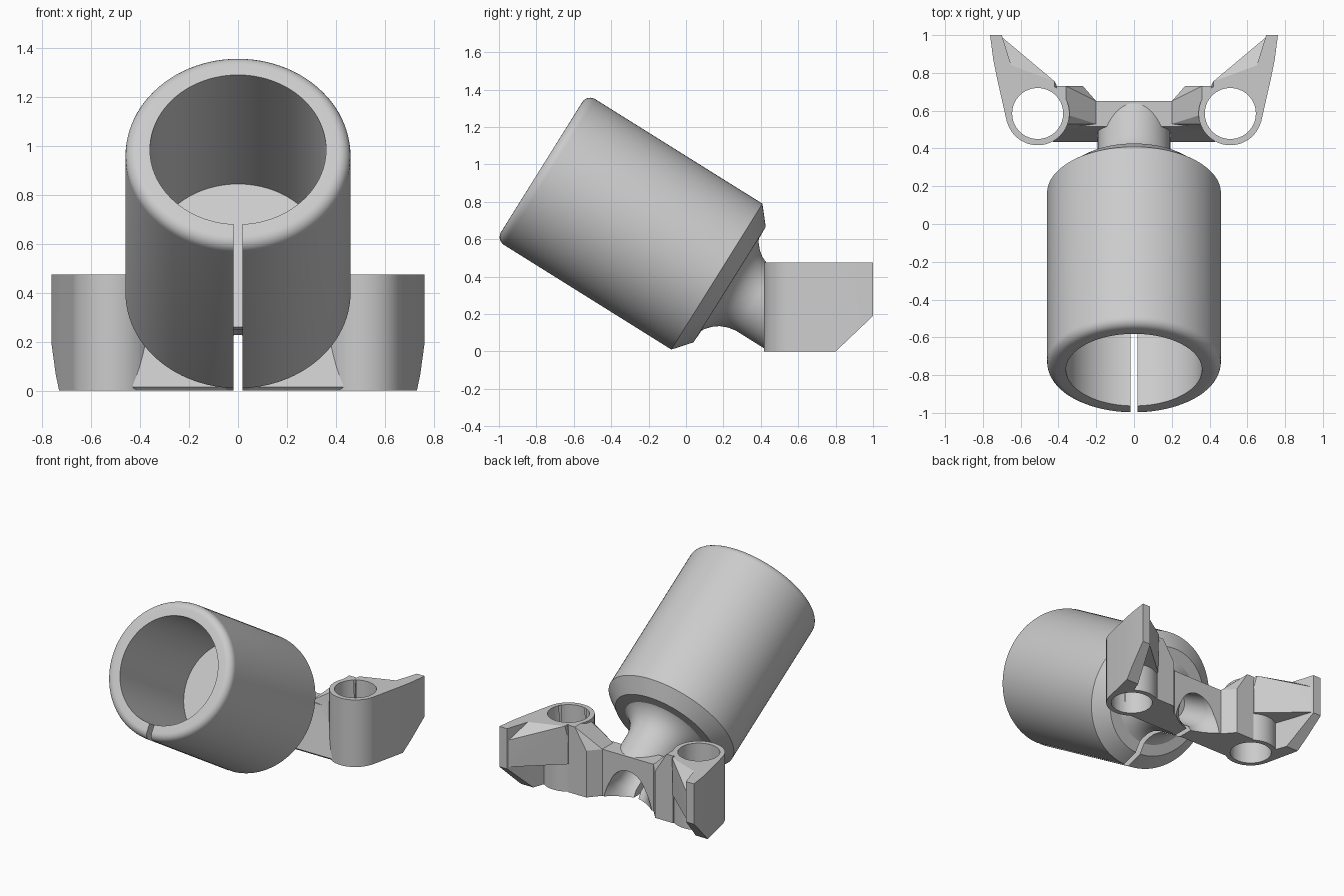
import bpy, bmesh, math
from mathutils import Matrix, Vector

old = bpy.data.objects.get("Cube")
if old:
    bpy.data.objects.remove(old, do_unlink=True)

grey = bpy.data.materials.new("plain_grey")
grey.use_nodes = True
COLOUR = (0.6, 0.6, 0.6, 1)
grey.diffuse_color = COLOUR
grey.node_tree.nodes["Principled BSDF"].inputs["Base Color"].default_value = COLOUR

# Cup axis: tilted forward, origin at the centre of the cup base
TILT = Matrix.Translation((0, 0.165, 0.40)) @ Matrix.Rotation(math.radians(58), 4, 'X')
TOP = 0.475


def finish(bm, name, matrix=None):
    if matrix:
        bm.transform(matrix)
    bmesh.ops.recalc_face_normals(bm, faces=bm.faces)
    mesh = bpy.data.meshes.new(name)
    bm.to_mesh(mesh)
    bm.free()
    mesh.materials.append(grey)
    ob = bpy.data.objects.new(name, mesh)
    bpy.context.collection.objects.link(ob)
    return ob


def lathe(name, profile, matrix, steps=96):
    bm = bmesh.new()
    verts = [bm.verts.new((r, 0, z)) for r, z in profile]
    edges = [bm.edges.new(pair) for pair in zip(verts, verts[1:])]
    bmesh.ops.spin(bm, geom=verts + edges, cent=(0, 0, 0), axis=(0, 0, 1),
                   angle=2 * math.pi, steps=steps, use_merge=True)
    bmesh.ops.remove_doubles(bm, verts=bm.verts, dist=1e-5)
    return finish(bm, name, matrix)


def hull(name, points, side=1):
    bm = bmesh.new()
    for x, y, z in points:
        bm.verts.new((side * x, y, z))
    res = bmesh.ops.convex_hull(bm, input=bm.verts)
    loose = [v for v in bm.verts if not v.link_faces]
    bmesh.ops.delete(bm, geom=loose, context='VERTS')
    bmesh.ops.dissolve_limit(bm, angle_limit=0.01, verts=bm.verts, edges=bm.edges)
    return finish(bm, name)


def prism(name, outline, side, z0, z1):
    bm = bmesh.new()
    face = bm.faces.new([bm.verts.new((side * x, y, z0)) for x, y in outline])
    ext = bmesh.ops.extrude_face_region(bm, geom=[face])
    moved = [v for v in ext["geom"] if isinstance(v, bmesh.types.BMVert)]
    bmesh.ops.translate(bm, verts=moved, vec=(0, 0, z1 - z0))
    return finish(bm, name)


def box(name, lo, hi, matrix=None):
    bm = bmesh.new()
    lo, hi = Vector(lo), Vector(hi)
    bmesh.ops.create_cube(bm, size=1, matrix=Matrix.Translation((lo + hi) / 2)
                          @ Matrix.Diagonal((*(hi - lo), 1)))
    return finish(bm, name, matrix)


def cylinder(name, x, y, r, z0, z1):
    return lathe(name, [(0, z0), (r, z0), (r, z1), (0, z1)], Matrix.Translation((x, y, 0)), 64)


def combine(target, others, operation):
    for other in others:
        mod = target.modifiers.new("combine", 'BOOLEAN')
        mod.operation, mod.solver, mod.object = operation, 'EXACT', other
        bpy.context.view_layer.update()
        graph = bpy.context.evaluated_depsgraph_get()
        mesh = bpy.data.meshes.new_from_object(target.evaluated_get(graph))
        target.modifiers.clear()
        target.data = mesh
        bpy.data.objects.remove(other, do_unlink=True)


def bore():
    # Flared hole running up into the neck from behind
    return lathe("bore_cutter", [(0, -.26), (.1, -.26), (.11, -.5), (.14, -.56),
                                 (.22, -.64), (.22, -.9), (0, -.9)], TILT, 64)


def slot():
    return box("low_slot_cutter", (-.018, -1.2, -.1), (.018, .6, .25))


# Cup with rounded rim, chamfered base and flared neck
rim = [(.41 + .05 * math.sin(a), 1.055 + .05 * math.cos(a))
       for a in [math.radians(15 * i) for i in range(7)]]
neck = [(.29, -.083), (.272, -.093), (.24, -.122), (.217, -.153), (.2, -.195),
        (.192, -.24), (.192, -.62), (0, -.62)]
cup = lathe("cup_and_neck", [(0, .264), (.36, .264), (.36, 1.105)] + rim
            + [(.46, 0), (.365, -.08)] + neck, TILT)
combine(cup, [
    box("floor_cutter", (-1, -1, -1), (1, 2, 0)),
    box("back_cutter", (-1, .649, -.5), (1, 2, .6)),
    bore(),
    box("wall_slot_cutter", (-.018, -.6, -.1), (.018, -.33, 1.3), TILT),
    slot(),
], 'DIFFERENCE')

# Low central bar of the bracket
bar = hull("bracket", [(s * .43, y, z) for s in (1, -1) for y, z in
                       ((.45, 0), (.435, .015), (.515, .33), (.65, .33), (.65, 0))])

holes = []
for side in (1, -1):
    # Sleeve, inner tab, wing wall and wing roof on each side
    sleeve = cylinder("sleeve", side * .51, .585, .168, 0, TOP)
    tab = hull("tab", [(.2, .46, 0), (.2, .65, 0), (.27, .73, 0), (.41, .73, 0), (.42, .46, 0),
                       (.2, .53, .33), (.2, .65, .33), (.27, .73, .33), (.36, .73, TOP),
                       (.41, .73, TOP), (.36, .58, TOP), (.42, .53, TOP)], side)
    wall = prism("wing_wall", [(.673, .54), (.70, .66), (.725, .77), (.745, .87), (.762, 1),
                               (.70, 1), (.65, .84), (.60, .70)], side, 0, TOP)
    roof = hull("wing_roof", [(.65, .84, TOP), (.58, .80, TOP), (.42, .755, TOP), (.42, .6, TOP),
                              (.66, .6, TOP)]
                + [(x, y, z) for z in (.2, .39) for x, y in
                   ((.715, .99), (.70, .99), (.41, .735), (.42, .6), (.66, .6))], side)
    combine(bar, [sleeve, tab, wall, roof], 'UNION')
    holes.append(cylinder("hole_cutter", side * .51, .585, .135, -.1, .6))

# Sleeve holes, sloping wing undersides, bore and slot
slope = hull("slope_cutter", [(s, y, z) for s in (1, -1) for y, z in
                              ((.8, 0), (.8, -.2), (1.2, -.2), (1.2, .38))])
combine(bar, holes + [slope, bore(), slot()], 'DIFFERENCE')

# Smooth curved surfaces, sharp edges kept
for ob in (cup, bar):
    bpy.ops.object.select_all(action='DESELECT')
    ob.select_set(True)
    bpy.context.view_layer.objects.active = ob
    bpy.ops.object.shade_smooth_by_angle(angle=math.radians(25))
